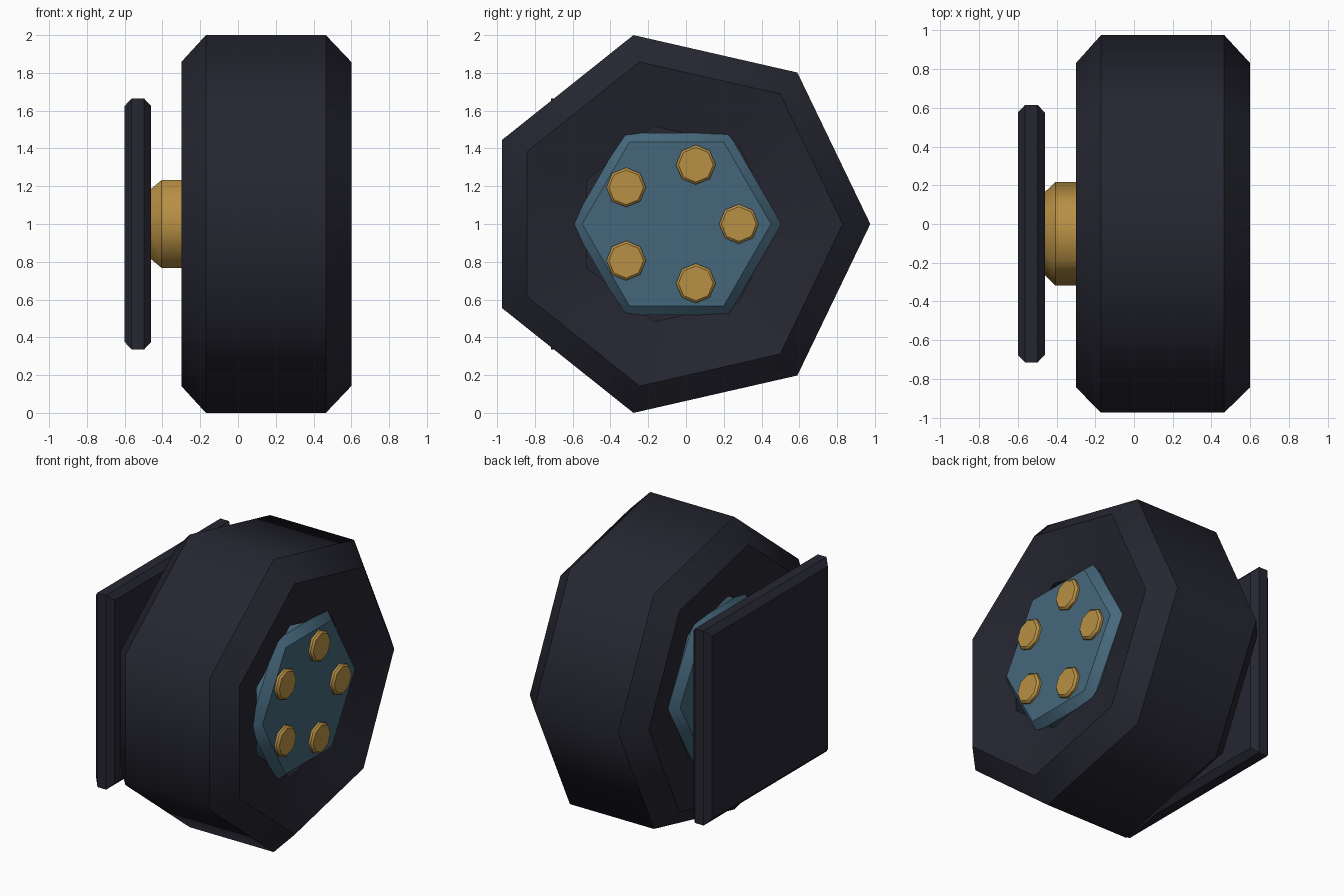
import bpy, bmesh, math

if "Cube" in bpy.data.objects:
    bpy.data.objects.remove(bpy.data.objects["Cube"])

CY, CZ = -0.05, 1.0   # wheel axis position


def material(name, rgb):
    m = bpy.data.materials.new(name)
    m.diffuse_color = (*rgb, 1)
    m.use_nodes = True
    m.node_tree.nodes["Principled BSDF"].inputs["Base Color"].default_value = m.diffuse_color
    return m


DARK = material("dark_rubber", (0.019, 0.019, 0.031))
TEAL = material("teal_metal", (0.060, 0.136, 0.199))
GOLD = material("gold_metal", (0.479, 0.279, 0.058))


def lathe(name, profile, sides, mat, cy=CY, cz=CZ, start=0.0, closed=False, smooth=True):
    """Sweep (x, radius) points round the x axis; rings stay sharp, sides shade smooth."""
    bm = bmesh.new()
    rings = []
    for x, r in profile:
        ring = []
        for i in range(sides):
            a = start + 2 * math.pi * i / sides
            ring.append(bm.verts.new((x, cy + r * math.cos(a), cz + r * math.sin(a))))
        rings.append(ring)
    pairs = list(zip(rings, rings[1:]))
    if closed:
        pairs.append((rings[-1], rings[0]))
    for a, b in pairs:
        for i in range(sides):
            j = (i + 1) % sides
            bm.faces.new((a[i], a[j], b[j], b[i])).smooth = smooth
    if not closed:
        bm.faces.new(rings[0])
        bm.faces.new(rings[-1])
    for ring in rings:
        for i in range(sides):
            bm.edges.get((ring[i], ring[(i + 1) % sides])).smooth = False
    bmesh.ops.recalc_face_normals(bm, faces=bm.faces)
    me = bpy.data.meshes.new(name)
    bm.to_mesh(me)
    bm.free()
    me.materials.append(mat)
    ob = bpy.data.objects.new(name, me)
    bpy.context.collection.objects.link(ob)
    return ob


# Seven-sided tyre with bevelled shoulders, dished walls and a bore
lathe("tyre", [(-0.21, 0.53), (-0.30, 0.88), (-0.17, 1.0257), (0.465, 1.0257),
               (0.60, 0.88), (0.51, 0.53)], 7, DARK, closed=True)

# Six-sided hub through the bore
lathe("hub", [(-0.27, 0.50), (-0.215, 0.555), (0.515, 0.555), (0.57, 0.50)], 6, TEAL)

# Axle stub between hub and mounting plate
lathe("axle", [(-0.46, 0.215), (-0.405, 0.268), (-0.20, 0.268)], 6, GOLD)

# Square mounting plate
k = math.sqrt(2)
lathe("mounting_plate", [(-0.60, 0.625 * k), (-0.563, 0.664 * k), (-0.497, 0.664 * k),
                         (-0.46, 0.625 * k)], 4, DARK, start=math.pi / 4, smooth=False)

# Five wheel bolts on the outer face
for i in range(5):
    a = 2 * math.pi * i / 5
    lathe(f"bolt_{i + 1}", [(0.53, 0.105), (0.585, 0.105), (0.598, 0.092)], 8, GOLD,
          cy=CY + 0.33 * math.cos(a), cz=CZ + 0.33 * math.sin(a))
